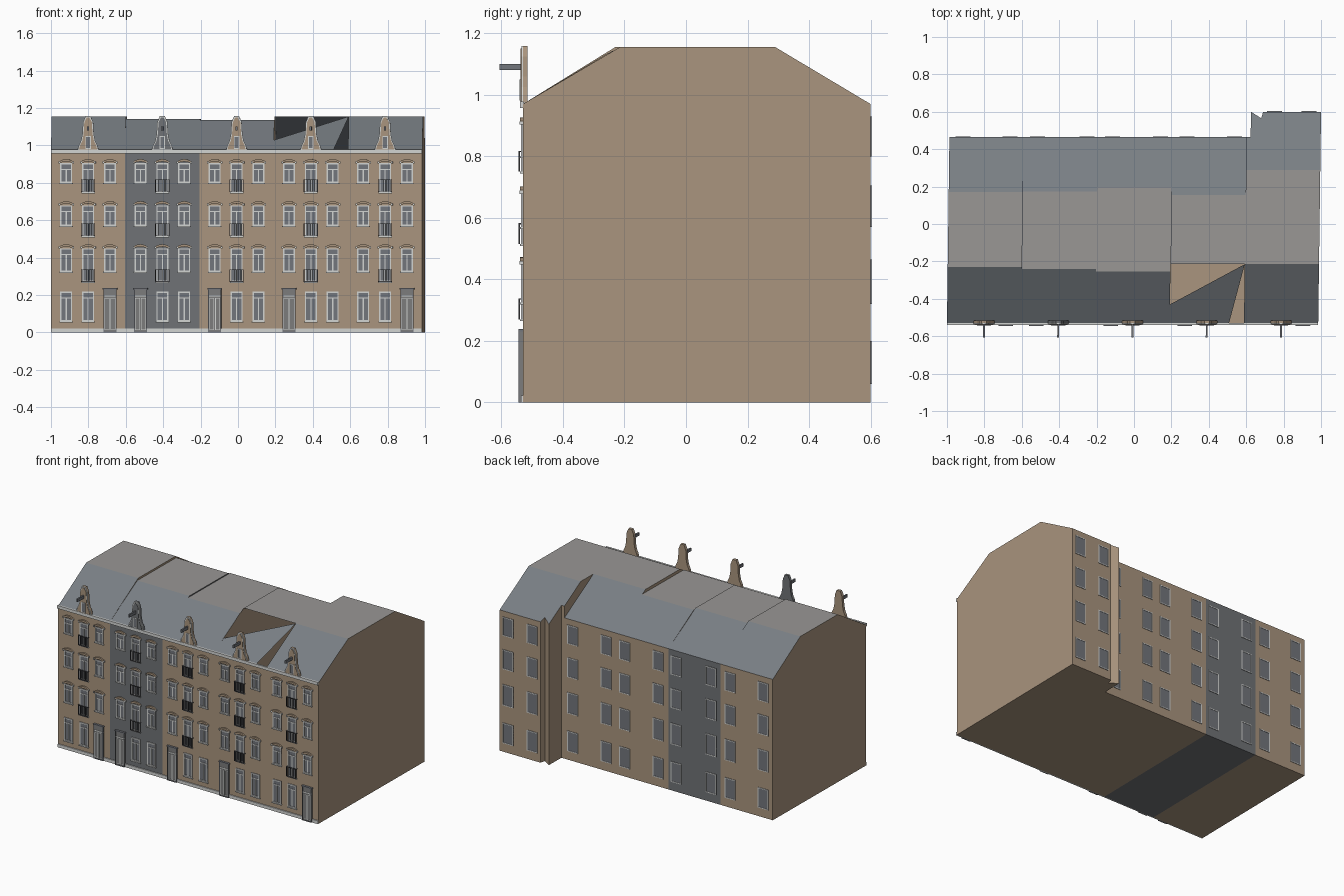
import bpy, bmesh, math

cube = bpy.data.objects.get("Cube")
if cube:
    bpy.data.objects.remove(cube)

FRONT, EAVE, BACK = -0.53, 0.97, 0.465
WIDTH, SHEAR = 0.397, 0.0133


def material(name, r, g, b):
    m = bpy.data.materials.new(name)
    m.use_nodes = True
    m.diffuse_color = (r, g, b, 1)
    m.node_tree.nodes["Principled BSDF"].inputs["Base Color"].default_value = (r, g, b, 1)
    return m


TAN, GREY, SLATE, FLAT, WHITE, GLASS, IRON, DOOR = range(8)
MATS = [
    material("tan_brick", 0.40, 0.30, 0.21),
    material("grey_brick", 0.16, 0.17, 0.18),
    material("roof_slate", 0.19, 0.21, 0.23),
    material("roof_felt", 0.32, 0.31, 0.30),
    material("white_trim", 0.65, 0.66, 0.65),
    material("window_glass", 0.17, 0.18, 0.20),
    material("dark_iron", 0.05, 0.05, 0.055),
    material("door_paint", 0.20, 0.20, 0.20),
]


def finish(bm, name):
    # The whole terrace leans slightly along x with depth
    for v in bm.verts:
        v.co.x += SHEAR * (v.co.y - FRONT)
    me = bpy.data.meshes.new(name)
    bm.to_mesh(me)
    bm.free()
    for m in MATS:
        me.materials.append(m)
    bpy.context.collection.objects.link(bpy.data.objects.new(name, me))


def prism(bm, pts, y0, y1, mat):
    # Front-facing outline (x, z) extruded along y
    a = [bm.verts.new((x, y0, z)) for x, z in pts]
    b = [bm.verts.new((x, y1, z)) for x, z in pts]
    n = len(pts)
    faces = [bm.faces.new(a), bm.faces.new(b[::-1])]
    faces += [bm.faces.new((a[i], b[i], b[(i + 1) % n], a[(i + 1) % n])) for i in range(n)]
    for f in faces:
        f.material_index = mat


def box(bm, x0, x1, y0, y1, z0, z1, mat):
    prism(bm, [(x0, z0), (x1, z0), (x1, z1), (x0, z1)], y0, y1, mat)


def frame(bm, cx, w, z0, z1, y0, y1, t, mat):
    h = w / 2
    for s in (-1, 1):
        e = cx + s * (h - t / 2)
        box(bm, e - t / 2, e + t / 2, y0, y1, z0, z1, mat)
    for z in (z0, z1 - t):
        box(bm, cx - h + t, cx + h - t, y0, y1, z, z + t, mat)


def front_window(bm, cx, z0, z1, w=0.064):
    y, t = FRONT, 0.007
    box(bm, cx - w / 2, cx + w / 2, y - 0.002, y + 0.002, z0, z1, GLASS)
    frame(bm, cx, w, z0, z1, y - 0.006, y, t, WHITE)
    bar = z1 - 0.037
    box(bm, cx - w / 2 + t, cx + w / 2 - t, y - 0.005, y, bar, bar + 0.006, WHITE)
    box(bm, cx - 0.003, cx + 0.003, y - 0.005, y, z0 + t, bar, WHITE)
    box(bm, cx - w / 2 - 0.004, cx + w / 2 + 0.004, y - 0.009, y, z0 - 0.006, z0, WHITE)


def hood(bm, cx, z):
    # Shallow brick arch with white end blocks
    n, h = 6, 0.037
    top, low = [], []
    for i in range(n + 1):
        u = -1 + 2 * i / n
        rise = 0.012 * (1 - u * u)
        top.append((cx + u * h, z + 0.01 + rise))
        low.append((cx + u * h, z + rise * 0.7))
    prism(bm, low + top[::-1], FRONT - 0.01, FRONT, TAN)
    for s in (-1, 1):
        e = cx + s * h
        box(bm, e - 0.004, e + 0.004, FRONT - 0.011, FRONT, z - 0.002, z + 0.009, WHITE)


def balcony(bm, cx, z0, h=0.068, w=0.076):
    y0, y1 = FRONT - 0.014, FRONT - 0.01
    frame(bm, cx, w, z0, z0 + h, y0, y1, 0.004, IRON)
    for i in range(1, 8):
        x = cx - w / 2 + w * i / 8
        box(bm, x - 0.001, x + 0.001, y0, y1, z0, z0 + h, IRON)
    for s in (-1, 1):
        e = cx + s * (w / 2 - 0.002)
        box(bm, e - 0.002, e + 0.002, y1, FRONT, z0 + h - 0.004, z0 + h, IRON)


def door(bm, cx, w=0.07, top=0.235):
    y = FRONT
    box(bm, cx - w / 2, cx + w / 2, y - 0.011, y, 0, top, DOOR)
    frame(bm, cx, w, 0, top, y - 0.014, y - 0.01, 0.005, GLASS)
    box(bm, cx - w / 2 - 0.004, cx + w / 2 + 0.004, y - 0.015, y, top - 0.004, top + 0.003, GLASS)
    box(bm, cx - w / 2, cx + w / 2, y - 0.013, y, 0.192, 0.199, WHITE)
    for s in (-1, 1):
        frame(bm, cx + s * 0.016, 0.026, 0.012, 0.185, y - 0.0125, y - 0.01, 0.003, WHITE)


def back_window(bm, cx, y, z0, z1, w=0.08):
    box(bm, cx - w / 2, cx + w / 2, y, y + 0.002, z0, z1, GLASS)
    frame(bm, cx, w, z0, z1, y, y + 0.004, 0.006, WHITE)


def shell(name, stations, y_front, y_back, top, wall, broken=False):
    # Loft a roofed cross-section through (x, back depth) stations
    bm = bmesh.new()
    rings = []
    for x, yb in stations:
        deep = max(s[1] for s in stations)
        eave = top + (EAVE - top) * (yb - y_back) / (deep - y_back)
        pts = [(FRONT, 0), (FRONT, EAVE), (y_front, top), (y_back, top), (yb, eave), (yb, 0)]
        rings.append([bm.verts.new((x, y, z)) for y, z in pts])
    mats = [wall, SLATE, FLAT, SLATE, wall, wall]
    for a, b in zip(rings, rings[1:]):
        for i in range(6):
            j = (i + 1) % 6
            if broken and i == 1:
                continue
            bm.faces.new((a[i], b[i], b[j], a[j])).material_index = mats[i]
    for r in (rings[0], rings[-1]):
        bm.faces.new(r).material_index = wall
    if broken:
        # Torn front slope leaving two triangular openings
        x0, x1 = stations[0][0], stations[-1][0]
        k = (top - EAVE) / (y_front - FRONT)
        patch = [(x0, FRONT), (x1 - 0.08, FRONT), (x1, y_front), (x0, -0.43)]
        f = bm.faces.new([bm.verts.new((x, y, EAVE + k * (y - FRONT))) for x, y in patch])
        f.material_index = SLATE
    bmesh.ops.recalc_face_normals(bm, faces=bm.faces[:])
    finish(bm, name)


def gable_outline(cx, k, low, top):
    half = [(0.056, low), (0.05, 1.0), (0.038, 1.025), (0.031, 1.06),
            (0.027, 1.125), (0.013, top)]
    right = [(max(x - k, 0.004), z) for x, z in half]
    return [(cx + x, z) for x, z in right] + [(cx - x, z) for x, z in right[::-1]]


def gable(name, cx, wall):
    bm = bmesh.new()
    full = gable_outline(cx, 0, 0.975, 1.158)
    prism(bm, full, FRONT, FRONT + 0.015, wall)
    prism(bm, full, FRONT - 0.005, FRONT, WHITE)
    prism(bm, gable_outline(cx, 0.007, 0.976, 1.15), FRONT - 0.008, FRONT - 0.005, wall)
    # Attic hatch and hoist beam
    box(bm, cx - 0.012, cx + 0.012, FRONT - 0.009, FRONT, 0.985, 1.045, GLASS)
    frame(bm, cx, 0.03, 0.982, 1.05, FRONT - 0.011, FRONT, 0.005, WHITE)
    box(bm, cx - 0.005, cx + 0.005, FRONT - 0.077, FRONT, 1.08, 1.1, GLASS)
    finish(bm, name)


# House data: flat roof front edge, back edge, height, wall, door side
houses = [
    (-0.23, 0.17, 1.155, TAN, 1),
    (-0.24, 0.175, 1.142, GREY, -1),
    (-0.255, 0.195, 1.135, TAN, -1),
    (-0.215, 0.155, 1.155, TAN, -1),
    (-0.215, 0.29, 1.155, TAN, 1),
]
floors = [(0.325, 0.45, 0.27), (0.57, 0.68, 0.515), (0.80, 0.905, 0.75)]
back_floors = [(0.06, 0.2), (0.32, 0.465), (0.57, 0.705), (0.80, 0.93)]
back_offsets = [(-0.125, 0.125), (-0.125, 0.14), (-0.12, 0.135), (-0.12, 0.135), (-0.05, 0.135)]

for i, (yf, yb, top, wall, side) in enumerate(houses):
    x0 = -1 + i * WIDTH
    x1, cx, tag = x0 + WIDTH, x0 + WIDTH / 2, f"house_{i + 1}"
    deep = 0.6 if i == 4 else BACK
    stations = [(x0, BACK), (x1, BACK)]
    if i == 4:
        # Deeper house with a notched corner pier at the back
        stations = [(x0, BACK), (0.61, BACK), (0.611, deep), (0.666, 0.565), (0.675, deep), (x1, deep)]
    shell(tag + "_shell", stations, yf, yb, top, wall, broken=(i == 3))
    gable(tag + "_gable", cx, wall)

    bm = bmesh.new()
    for z0, z1, zb in floors:
        for col in (-1, 0, 1):
            x = cx + col * 0.117
            front_window(bm, x, zb if col == 0 else z0, z1)
            hood(bm, x, z1)
    for col in (-side, 0):
        front_window(bm, cx + col * 0.117, 0.06, 0.218)
    finish(bm, tag + "_front_windows")

    bm = bmesh.new()
    for _, _, zb in floors:
        balcony(bm, cx, zb)
    finish(bm, tag + "_balcony_rails")

    bm = bmesh.new()
    door(bm, cx + side * 0.117)
    finish(bm, tag + "_door")

    bm = bmesh.new()
    for z0, z1 in back_floors:
        for dx in back_offsets[i]:
            back_window(bm, cx + dx, deep, z0, z1)
    finish(bm, tag + "_back_windows")

# Cornice and plinth along the front
for name, z0, z1, d in (("cornice", 0.957, 0.978, 0.01), ("plinth", 0, 0.022, 0.007)):
    bm = bmesh.new()
    box(bm, -1, -1 + 5 * WIDTH, FRONT - d, FRONT + 0.002, z0, z1, WHITE)
    finish(bm, name)
